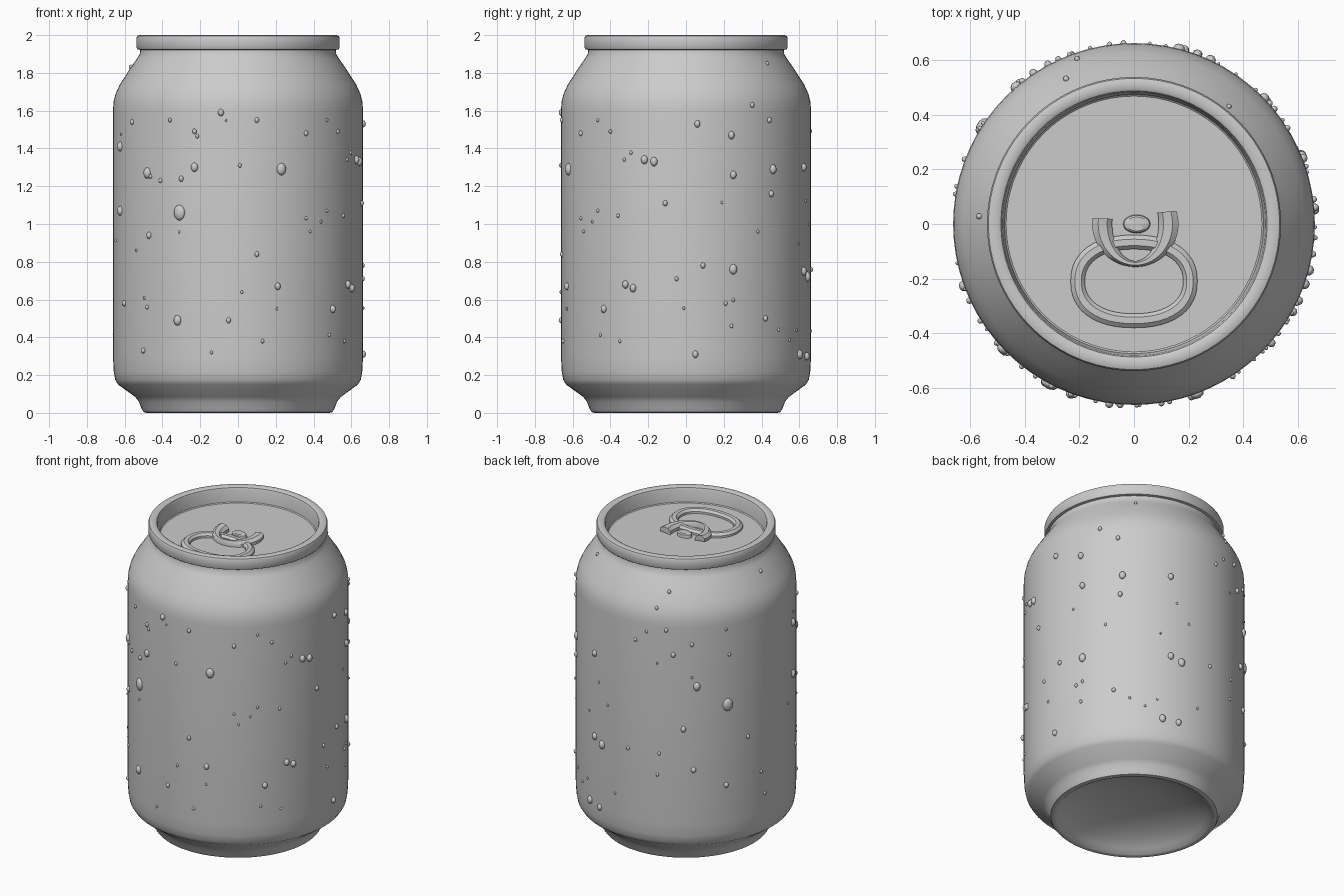
import bpy, bmesh, random
from math import sin, cos, pi, radians, sqrt, atan2
from mathutils import Matrix, Vector

if "Cube" in bpy.data.objects:
    bpy.data.objects.remove(bpy.data.objects["Cube"])

random.seed(4)


def finish(bm, name, angle=35):
    bmesh.ops.recalc_face_normals(bm, faces=bm.faces)
    me = bpy.data.meshes.new(name)
    bm.to_mesh(me)
    bm.free()
    ob = bpy.data.objects.new(name, me)
    bpy.context.collection.objects.link(ob)
    bpy.ops.object.select_all(action='DESELECT')
    bpy.context.view_layer.objects.active = ob
    ob.select_set(True)
    bpy.ops.object.shade_smooth_by_angle(angle=radians(angle))
    return ob


def lathe(name, profile, n=72, sx=1.0, sy=1.0):
    """Spin (radius, z) points round z; radius 0 becomes a pole."""
    bm = bmesh.new()
    rings = []
    for r, z in profile:
        count = n if r > 0 else 1
        rings.append([bm.verts.new((r * sx * cos(2 * pi * i / n), r * sy * sin(2 * pi * i / n), z))
                      for i in range(count)])
    for a, b in zip(rings, rings[1:]):
        for i in range(n):
            j = (i + 1) % n
            quad = [a[i % len(a)], a[j % len(a)], b[j % len(b)], b[i % len(b)]]
            bm.faces.new(list(dict.fromkeys(quad)))
    return finish(bm, name)


def band(name, inner, outer, centre, a0, a1, z0, height, n=48, power=1.0, tip=0.0):
    """Rounded strip between two ellipses, closed when it covers a full turn."""
    section = [(0, 0), (0, .55), (.25, 1), (.7, 1), (1, .55), (1, 0)]
    closed = a1 - a0 >= 360
    steps = n if closed else n + 1
    bm = bmesh.new()
    rings = []
    for i in range(steps):
        f = i / n
        a = radians(a0 + (a1 - a0) * f)
        c, s = [abs(v) ** power * (1 if v > 0 else -1) for v in (cos(a), sin(a))]
        lift = tip * abs(2 * f - 1) ** 4
        ring = []
        for t, h in section:
            rx = inner[0] + (outer[0] - inner[0]) * t
            ry = inner[1] + (outer[1] - inner[1]) * t
            ring.append(bm.verts.new((centre[0] + rx * c, centre[1] + ry * s, z0 + height * h + lift * t)))
        rings.append(ring)
    k = len(section)
    for i in range(n):
        a, b = rings[i], rings[(i + 1) % steps]
        for j in range(k):
            bm.faces.new((a[j], a[(j + 1) % k], b[(j + 1) % k], b[j]))
    if not closed:
        bm.faces.new(rings[0])
        bm.faces.new(rings[-1])
    return finish(bm, name)


# Can shell: bottom dome, foot, wall, shoulder and neck, rolled rim, sunken lid
dome = [(0, .13), (.15, .122), (.28, .1), (.38, .065), (.44, .03), (.468, .005), (.485, 0)]
wall = [(.5, .004), (.512, .025), (.525, .06), (.545, .085), (.635, .15), (.65, .175),
        (.658, .22), (.662, .3), (.662, 1.6), (.659, 1.645), (.648, 1.69), (.625, 1.74),
        (.56, 1.84), (.535, 1.875), (.52, 1.9), (.518, 1.922)]
rim = [(.533, 1.925), (.538, 1.935), (.538, 1.985), (.533, 1.996), (.522, 2), (.497, 2),
       (.487, 1.994), (.482, 1.98), (.474, 1.905), (.468, 1.9), (0, 1.9)]
lathe("can_body", dome + wall + rim)

# Pull tab: finger ring, curved nose and rivet
band("tab_ring", (.18, .118), (.232, .17), (0, -.21), 0, 360, 1.897, .03, power=.88)
band("tab_nose", (.085, .135), (.158, .157), (.005, 0), 172, 378, 1.9, .036, tip=.012)
rivet = lathe("tab_rivet", [(.05, 1.899), (.047, 1.92), (.038, 1.926), (0, 1.927)], 24, sy=.68)
rivet.location.x = .01


def wall_radius(z):
    for (r0, z0), (r1, z1) in zip(wall, wall[1:]):
        if z0 <= z <= z1:
            return r0 + (r1 - r0) * (z - z0) / (z1 - z0)
    return .66


# Condensation: (sideways, height, half size) as seen from the front, right and back left
front = [(-.48, 1.27, .03), (-.31, 1.06, .042), (-.23, 1.3, .025), (-.3, 1.24, .016), (.23, 1.29, .033),
         (-.09, 1.59, .02), (.1, 1.55, .015), (-.56, 1.54, .015), (-.36, 1.55, .012), (-.23, 1.49, .015),
         (.36, 1.48, .015), (.64, 1.33, .025), (-.47, .94, .019), (.1, .84, .015), (.21, .67, .02),
         (.6, .66, .022), (-.32, .49, .028), (-.05, .49, .016), (-.6, .58, .016), (-.48, .56, .012),
         (.5, .55, .021), (-.5, .33, .015), (.13, .38, .012), (-.14, .32, .01), (.36, 1.03, .01),
         (.47, 1.07, .01), (.02, .64, .01), (.01, 1.31, .012), (-.41, 1.23, .013), (.47, 1.55, .01)]
right = [(-.22, 1.34, .024), (.06, 1.53, .02), (.24, 1.47, .022), (.35, 1.63, .015), (.43, 1.85, .012),
         (.44, 1.55, .016), (.46, 1.29, .026), (.45, 1.16, .018), (.25, 1.26, .022), (.62, 1.3, .022),
         (-.11, 1.11, .016), (.09, .78, .016), (-.05, .71, .013), (-.32, .68, .022), (.25, .76, .028),
         (.62, .75, .024), (.21, .58, .013), (.42, .5, .016), (.24, .46, .012), (.05, .31, .02),
         (.6, .31, .026), (-.35, .38, .01), (.38, .96, .01), (-.4, 1.49, .012), (.49, .44, .01)]
back_left = [(-.2, 1.8, .014), (.38, 1.83, .014), (-.28, 1.71, .013), (-.23, 1.58, .015), (-.19, 1.42, .018),
             (-.08, 1.49, .015), (-.05, 1.21, .028), (.14, 1.07, .042), (-.13, .93, .02), (-.57, .72, .028),
             (-.07, .66, .02), (.13, .54, .018), (.27, .83, .014), (.6, 1.07, .026), (.6, 1.41, .026),
             (-.58, .3, .022), (-.27, .76, .012), (-.44, .76, .014), (-.28, .62, .012), (.15, 1.4, .012),
             (.36, .57, .012), (-.4, 1.49, .013), (.13, 1.57, .01)]
drops = bmesh.new()


def add_drop(angle, z, s):
    place = (Matrix.Rotation(angle, 4, 'Z') @ Matrix.Translation((wall_radius(z), 0, z))
             @ Matrix.Diagonal((min(s, .021) * .9, s * .78, s, 1)))
    bmesh.ops.create_icosphere(drops, subdivisions=2, radius=1, matrix=place)


for view, spots in ((-90, front), (0, right), (135, back_left)):
    for u, z, s in spots:
        r = max(wall_radius(z), abs(u))
        add_drop(radians(view) + atan2(u, sqrt(r * r - u * u)), z, s)
# Fine scattered beads
for i in range(28):
    add_drop(random.uniform(0, 2 * pi), random.uniform(.3, 1.6), random.uniform(.007, .012))
finish(drops, "water_drops", 60)
